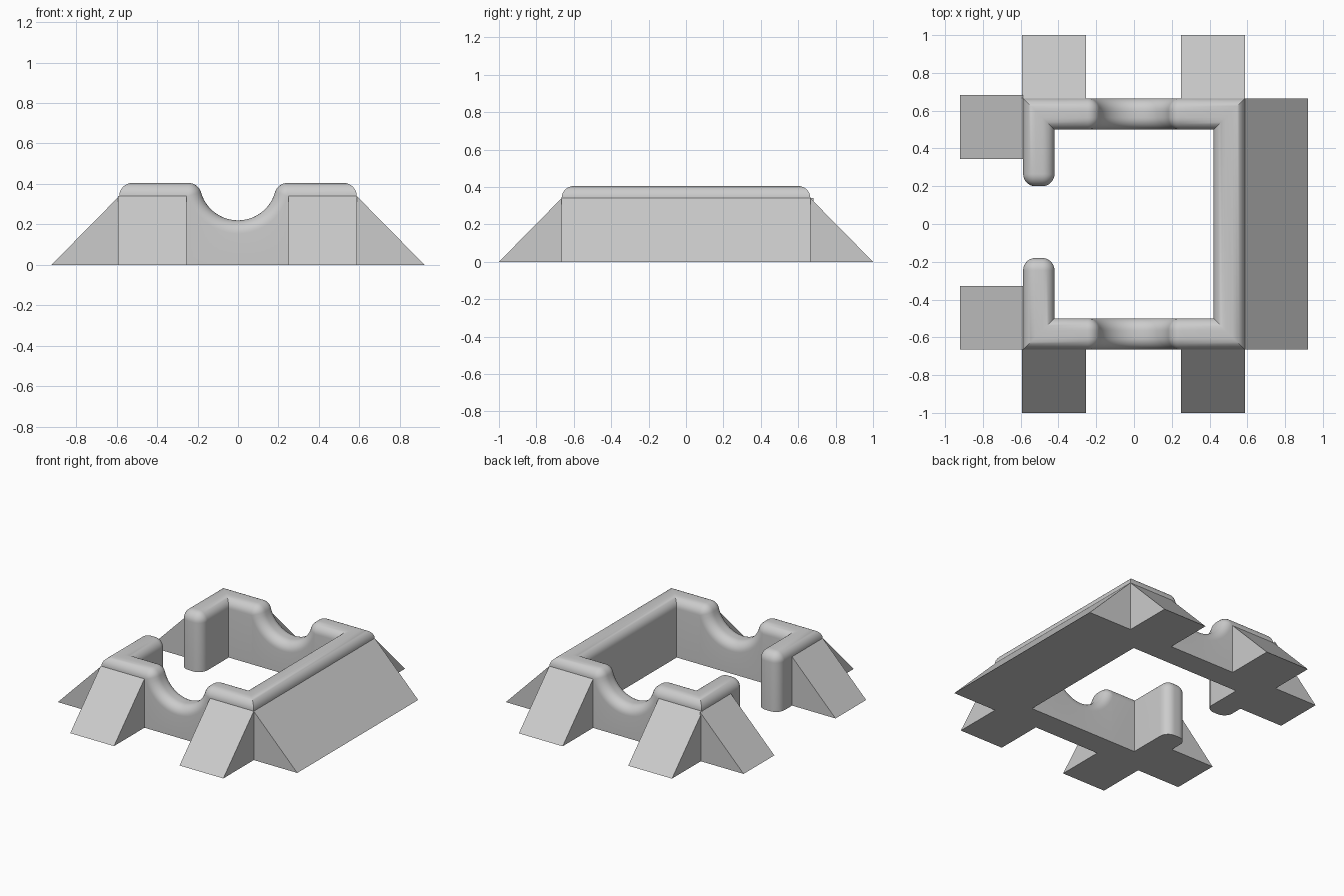
import bpy, bmesh, math
from mathutils import Vector

if "Cube" in bpy.data.objects:
    bpy.data.objects.remove(bpy.data.objects["Cube"])

H, R, HALF = 0.405, 0.065, 0.083      # wall height, edge rounding, half thickness
CX, CY = 0.504, 0.582                 # wall centre lines
NOTCH_R, NOTCH_Z = 0.19, 0.41         # round dip in the front and back walls
UP = Vector((0, 0, 1))

grey = bpy.data.materials.new("stone_grey")
grey.diffuse_color = (0.6, 0.6, 0.6, 1)
grey.use_nodes = True
grey.node_tree.nodes["Principled BSDF"].inputs["Base Color"].default_value = grey.diffuse_color


def finish(name, bm):
    bmesh.ops.remove_doubles(bm, verts=bm.verts, dist=1e-5)
    bmesh.ops.recalc_face_normals(bm, faces=bm.faces)
    mesh = bpy.data.meshes.new(name)
    bm.to_mesh(mesh)
    bm.free()
    mesh.materials.append(grey)
    ob = bpy.data.objects.new(name, mesh)
    bpy.context.collection.objects.link(ob)
    return ob


def left(d):
    return Vector((-d.y, d.x, 0))


def arc(centre, d, radius, a0, a1, n):
    """Rings (point, inward normal source, sideways vector) on a vertical arc."""
    rings = []
    for i in range(n + 1):
        a = a0 + (a1 - a0) * i / n
        nor = d * math.sin(a) + UP * math.cos(a)
        rings.append((centre + nor * radius, nor, left(d)))
    return rings


def corner(x, y, d0, d1):
    return [(Vector((x, y, H)), UP, left(d0) + left(d1))]


def notch(y, d):
    mid = Vector((0, y, 0))
    dz = NOTCH_Z - (H - R)
    xf = math.sqrt((NOTCH_R + R) ** 2 - dz ** 2)
    a = math.atan2(xf, dz)
    lip = UP * (H - R)
    return (arc(mid - d * xf + lip, d, R, 0, a, 8)
            + arc(mid + UP * NOTCH_Z, d, -NOTCH_R, a, -a, 24)[1:-1]
            + arc(mid + d * xf + lip, d, R, -a, 0, 8))


# Wall: one rounded section swept round the open enclosure
X, Y = Vector((1, 0, 0)), Vector((0, 1, 0))
q = math.pi / 2
start, end = 0.20, -0.18
rings = [(Vector((-CX, start, 0)), -Y, left(Y))]
rings += arc(Vector((-CX, start + R, H - R)), Y, R, -q, 0, 8)
rings += corner(-CX, CY, Y, X) + notch(CY, X) + corner(CX, CY, X, -Y)
rings += corner(CX, -CY, -Y, -X) + notch(-CY, -X) + corner(-CX, -CY, -X, Y)
rings += arc(Vector((-CX, end - R, H - R)), Y, R, 0, q, 8)
rings += [(Vector((-CX, end, 0)), Y, left(Y))]

# Section: (sideways offset, inset) of the rounded top
half = [(HALF - R + R * math.sin(q * i / 8), R - R * math.cos(q * i / 8)) for i in range(9)]
section = [(-t, d) for t, d in reversed(half)] + half

bm = bmesh.new()
loops = []
for p, nor, lat in rings:
    pts = [p + lat * t - nor * d for t, d in section]
    pts += [Vector((pts[-1].x, pts[-1].y, 0)), Vector((pts[0].x, pts[0].y, 0))]
    loops.append([bm.verts.new(v) for v in pts])
n = len(loops[0])
for a, b in zip(loops, loops[1:]):
    for i in range(n):
        j = (i + 1) % n
        bm.faces.new((a[i], a[j], b[j], b[i]))
bm.faces.new(loops[0][:-2])
bm.faces.new(loops[-1][:-2])
wall = finish("rounded_wall", bm)
bpy.context.view_layer.objects.active = wall
wall.select_set(True)
bpy.ops.object.shade_smooth_by_angle(angle=math.radians(30))


# Buttresses: 45 degree ramps leaning on the outside of the wall
def buttress(name, a, b, out, run=0.335, top=0.34):
    bm = bmesh.new()
    ends = []
    for p in (Vector((*a, 0)), Vector((*b, 0))):
        ends.append([bm.verts.new(v) for v in (p, p + out * run, p + UP * top)])
    s, e = ends
    bm.faces.new(s)
    bm.faces.new(e)
    for i in range(3):
        j = (i + 1) % 3
        bm.faces.new((s[i], s[j], e[j], e[i]))
    finish(name, bm)


OX, OY = CX + HALF, CY + HALF
for label, s in (("front", -1), ("back", 1)):
    buttress(label + "_left_buttress", (-0.592, s * OY), (-0.255, s * OY), Y * s)
    buttress(label + "_right_buttress", (0.25, s * OY), (OX, s * OY), Y * s)
buttress("left_back_buttress", (-OX, 0.345), (-OX, 0.683), -X)
buttress("left_front_buttress", (-OX, -OY), (-OX, -0.328), -X)
buttress("right_long_buttress", (OX, -OY), (OX, OY), X)
